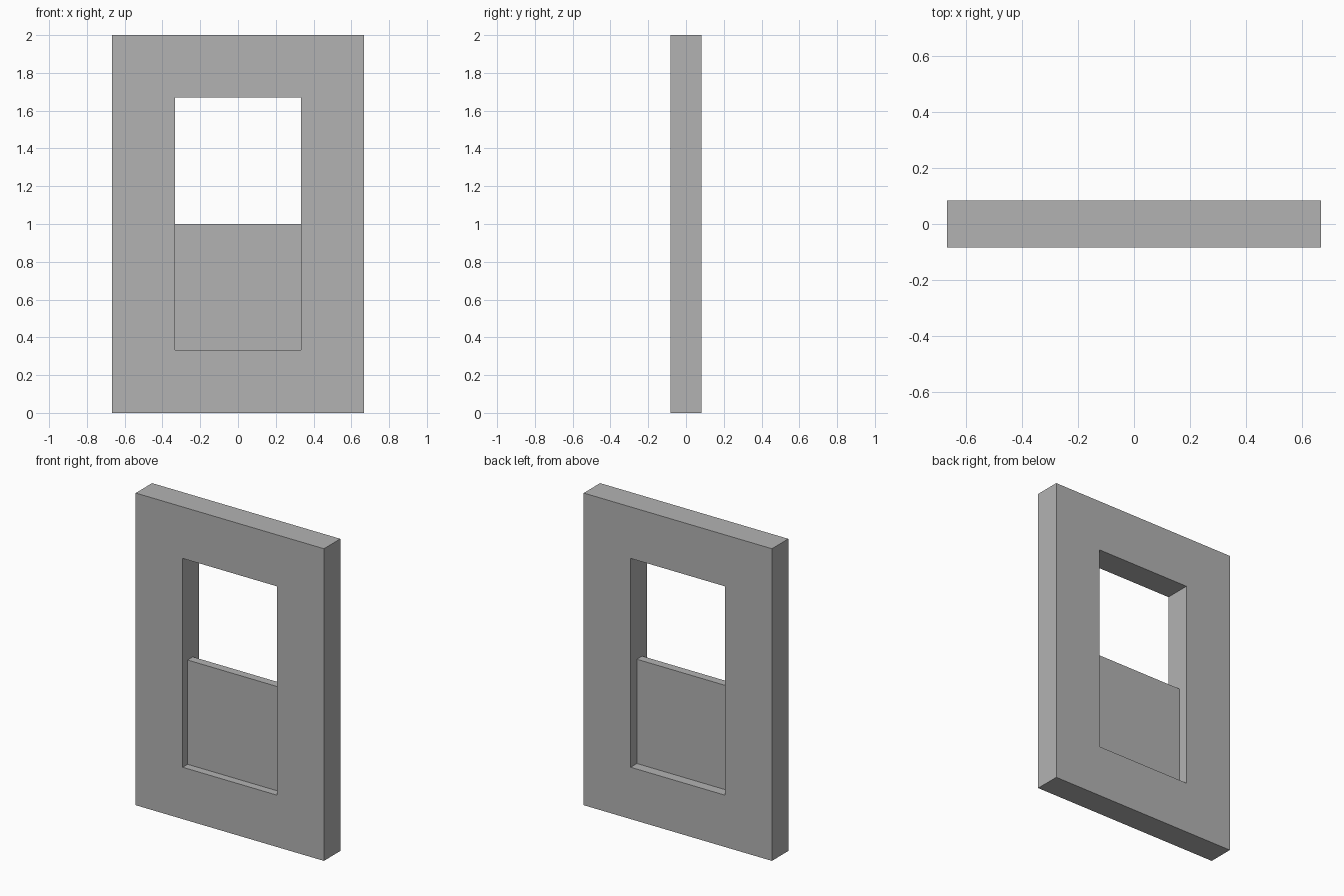
import bpy
import bmesh

cube = bpy.data.objects.get("Cube")
if cube:
    bpy.data.objects.remove(cube, do_unlink=True)

grey = bpy.data.materials.new("plain grey")
grey.use_nodes = True
colour = (0.45, 0.45, 0.45, 1)
grey.diffuse_color = colour
grey.node_tree.nodes["Principled BSDF"].inputs["Base Color"].default_value = colour

HALF_WIDTH, HEIGHT, HALF_DEPTH = 0.667, 2.0, 0.083
OPEN_HALF, OPEN_BOTTOM, OPEN_TOP = 0.334, 0.332, 1.67


def finish(name, bm):
    bmesh.ops.recalc_face_normals(bm, faces=bm.faces)
    mesh = bpy.data.meshes.new(name)
    bm.to_mesh(mesh)
    bm.free()
    mesh.materials.append(grey)
    obj = bpy.data.objects.new(name, mesh)
    bpy.context.collection.objects.link(obj)


def rectangle(bm, half, bottom, top, y):
    corners = [(-half, bottom), (half, bottom), (half, top), (-half, top)]
    return [bm.verts.new((x, y, z)) for x, z in corners]


def bridge(bm, a, b):
    for i in range(len(a)):
        j = (i + 1) % len(a)
        bm.faces.new((a[i], a[j], b[j], b[i]))


# Wall: four rectangular loops joined into a closed ring around the opening
bm = bmesh.new()
loops = [rectangle(bm, HALF_WIDTH, 0, HEIGHT, -HALF_DEPTH),
         rectangle(bm, HALF_WIDTH, 0, HEIGHT, HALF_DEPTH),
         rectangle(bm, OPEN_HALF, OPEN_BOTTOM, OPEN_TOP, HALF_DEPTH),
         rectangle(bm, OPEN_HALF, OPEN_BOTTOM, OPEN_TOP, -HALF_DEPTH)]
for i, loop in enumerate(loops):
    bridge(bm, loop, loops[(i + 1) % len(loops)])
finish("wall", bm)

# Lower panel: recessed sash filling the bottom half of the opening
bm = bmesh.new()
front = rectangle(bm, OPEN_HALF, OPEN_BOTTOM, 1.0, -0.033)
back = rectangle(bm, OPEN_HALF, OPEN_BOTTOM, 1.0, 0.02)
bridge(bm, front, back)
bm.faces.new(front)
bm.faces.new(back)
finish("lower_window_panel", bm)
